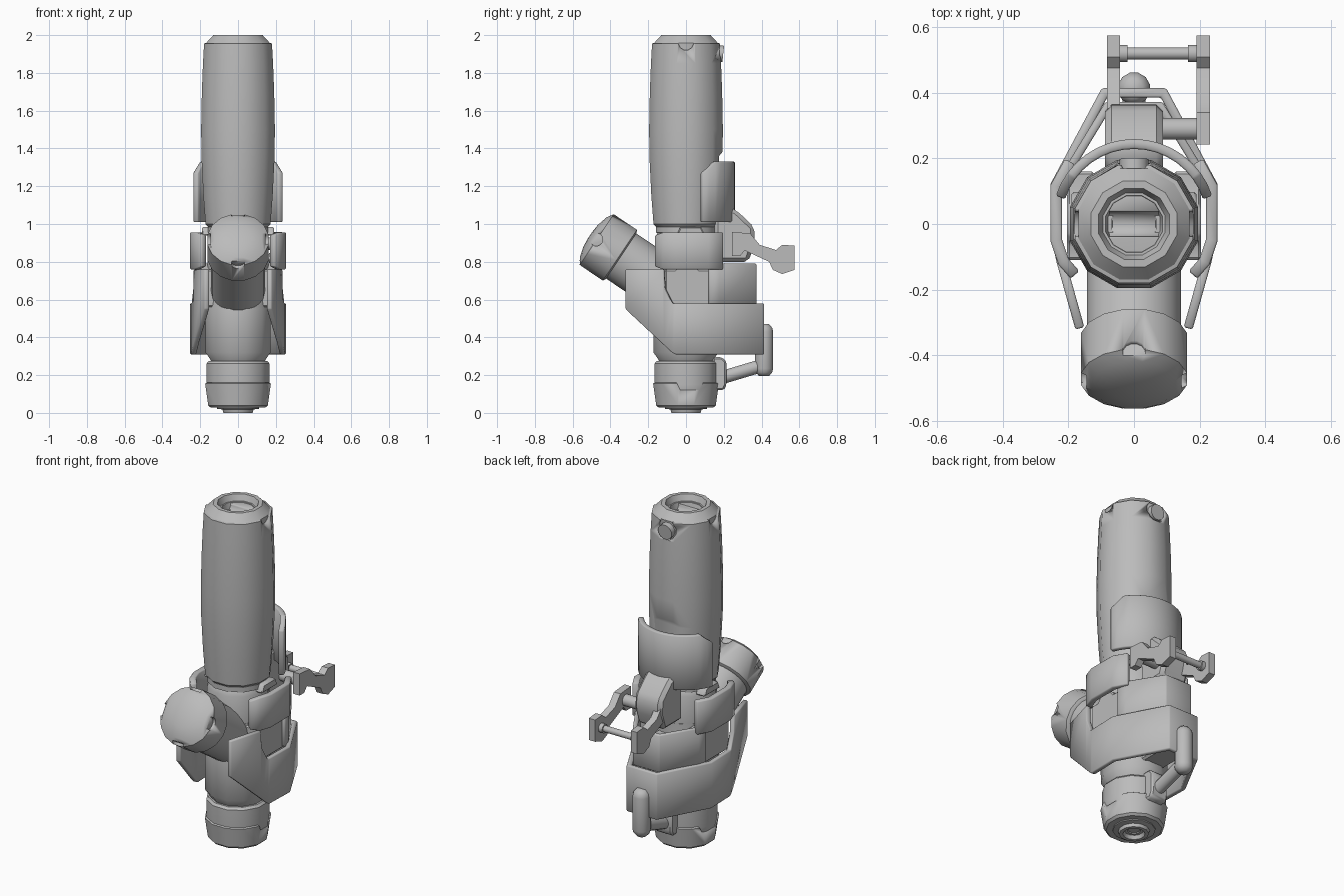
import bpy, bmesh, math
from mathutils import Matrix, Vector

cube = bpy.data.objects.get("Cube")
if cube:
    bpy.data.objects.remove(cube)

grey = bpy.data.materials.new("plain_grey")
grey.use_nodes = True
grey.diffuse_color = (0.5, 0.5, 0.5, 1)
grey.node_tree.nodes["Principled BSDF"].inputs["Base Color"].default_value = (0.5, 0.5, 0.5, 1)


def finish(name, bm, angle=35):
    bmesh.ops.recalc_face_normals(bm, faces=bm.faces[:])
    me = bpy.data.meshes.new(name)
    bm.to_mesh(me)
    bm.free()
    me.materials.append(grey)
    ob = bpy.data.objects.new(name, me)
    bpy.context.collection.objects.link(ob)
    bpy.ops.object.select_all(action='DESELECT')
    ob.select_set(True)
    bpy.context.view_layer.objects.active = ob
    bpy.ops.object.shade_smooth_by_angle(angle=math.radians(angle))
    return ob


def lathe(name, profile, sides=12, matrix=Matrix(), angle=35):
    """Closed solid turned from (radius, height) pairs, flat side to the front."""
    bm = bmesh.new()
    rings = []
    for r, z in profile:
        ring = []
        for i in range(sides):
            a = 2 * math.pi * (i + 0.5) / sides
            ring.append(bm.verts.new(matrix @ Vector((r * math.cos(a), r * math.sin(a), z))))
        rings.append(ring)
    for a, b in zip(rings, rings[1:]):
        for i in range(sides):
            j = (i + 1) % sides
            bm.faces.new((a[i], a[j], b[j], b[i]))
    bm.faces.new(rings[0])
    bm.faces.new(rings[-1])
    return finish(name, bm, angle)


def prism(name, outline, x0, x1, bevel=0.0):
    """Side outline of (y, z) pairs, pushed across from x0 to x1."""
    bm = bmesh.new()
    face = bm.faces.new([bm.verts.new((x0, y, z)) for y, z in outline])
    out = bmesh.ops.extrude_face_region(bm, geom=[face])
    bmesh.ops.translate(bm, vec=(x1 - x0, 0, 0),
                        verts=[v for v in out["geom"] if isinstance(v, bmesh.types.BMVert)])
    if bevel:
        bmesh.ops.recalc_face_normals(bm, faces=bm.faces[:])
        bmesh.ops.bevel(bm, geom=bm.edges[:], offset=bevel, segments=1, affect='EDGES')
    return finish(name, bm)


def band(name, path, thick):
    """Upright sheet along (x, y, low z, high z) stations, given thickness."""
    bm = bmesh.new()
    cols = [(bm.verts.new((x, y, lo)), bm.verts.new((x, y, hi))) for x, y, lo, hi in path]
    for a, b in zip(cols, cols[1:]):
        bm.faces.new((a[0], b[0], b[1], a[1]))
    ob = finish(name, bm)
    mod = ob.modifiers.new("thickness", 'SOLIDIFY')
    mod.thickness, mod.offset, mod.use_even_offset = thick, 0, True
    bpy.ops.object.modifier_apply(modifier=mod.name)
    mod = ob.modifiers.new("soft_edge", 'BEVEL')
    mod.width, mod.segments = 0.005, 1
    return ob


def mirrored(path):
    return path + [(-x, *rest) for x, *rest in reversed(path)]


def cut(ob, cutter):
    bpy.context.view_layer.objects.active = ob
    mod = ob.modifiers.new("cut", 'BOOLEAN')
    mod.object, mod.operation, mod.solver = cutter, 'DIFFERENCE', 'EXACT'
    bpy.ops.object.modifier_apply(modifier=mod.name)
    bpy.data.objects.remove(cutter)


def rod(name, start, end, r, sides=12, dome=False):
    a, b = Vector(start), Vector(end)
    m = Matrix.Translation(a) @ (b - a).to_track_quat('Z', 'Y').to_matrix().to_4x4()
    n = (b - a).length
    ends = [(r, 0), (r, n)]
    if dome:
        ends = [(r * .55, -r * .8), (r * .9, -r * .4)] + ends + [(r * .9, n + r * .4), (r * .55, n + r * .8)]
    return lathe(name, ends, sides, m, 50)


# Grip: long shell with notches round its top edge
grip = lathe("grip_shell", [(.155, .975), (.178, 1.0), (.19, 1.15), (.2, 1.35), (.202, 1.5),
                            (.198, 1.7), (.192, 1.85), (.186, 1.955), (.17, 1.96)])
cut(grip, rod("side_notch", (-.4, 0, 1.96), (.4, 0, 1.96), .04))
cut(grip, rod("button_notch", (0, .155, 1.91), (0, .4, 1.91), .06))
cut(grip, prism("back_recess", [(.175, .9), (.4, .9), (.4, 1.39), (.2, 1.39), (.175, 1.36)], -.12, .12))
lathe("grip_core", [(.16, 1.0), (.172, 1.2), (.18, 1.5), (.172, 1.9), (.176, 1.957), (.135, 2.0),
                    (.112, 2.0), (.098, 1.965), (.09, 1.965), (.082, 1.93), (.07, 1.93), (.065, 1.9)])
rod("grip_button", (0, .15, 1.905), (0, .197, 1.9), .045)

# Curved guard plate behind the base of the grip
arc = [math.radians(18 + 9 * i) for i in range(17)]
band("grip_back_plate", [(.236 * math.cos(a), .008 + .236 * math.sin(a), 1.01,
                          min(1.33, 1.27 + .5 * max(0, math.sin(a) - .4))) for a in arc], .03)

# Central body and collar
lathe("neck", [(.15, .9), (.15, .95), (.165, .955), (.165, .985), (.15, 1.0)])
lathe("collar", [(.15, .755), (.168, .77), (.168, .93), (.155, .955)])
lathe("main_body", [(.14, .25), (.15, .28), (.178, .32), (.18, .55), (.172, .6), (.17, .77)])
for side, label in ((1, "left"), (-1, "right")):
    band(label + "_collar_pad", [(side * x, y, .76 + d, .955 - d) for x, y, d in
         ((.18, -.155, .015), (.215, -.115, 0), (.237, -.05, 0), (.237, .115, 0), (.195, .19, 0))], .035)
    prism(label + "_body_panel", [(-.11, .56), (.16, .56), (.16, .76), (.07, .76), (.045, .79),
                                  (-.035, .79), (-.06, .76), (-.11, .76)], side * .12, side * .205, .008)
    prism(label + "_neck_lug", [(-.05, .94), (.1, .94), (.08, .985), (-.03, .985)], side * .13, side * .19, .006)

# Wraparound shield: tall front wings, low band at the back
band("shield_band", mirrored([(.165, -.318, .55, .76), (.222, -.115, .36, .76), (.223, -.11, .355, .66),
                              (.232, -.07, .318, .58), (.235, -.055, .31, .58), (.24, .12, .31, .58),
                              (.09, .4, .31, .58)]), .028)
band("inner_back_band", mirrored([(.21, .12, .57, .76), (.196, .17, .57, .79), (.08, .36, .57, .79)]), .025)
prism("back_filler", [(.1, .36), (.37, .36), (.36, .7), (.1, .7)], -.075, .075, .01)

# Lower ring, notched end cup and hollow tip
lathe("lower_ring", [(.14, .05), (.168, .1), (.172, .15), (.172, .262), (.16, .275)])
cup = lathe("end_cup", [(.11, .028), (.15, .028), (.163, .04), (.18, .155), (.172, .16), (.15, .16)])
cut(cup, prism("cup_notch", [(-.055, .17), (-.03, .12), (.07, .12), (.095, .17)], -.4, .4))
lathe("end_tip", [(.115, .04), (.115, .022), (.085, .018), (.08, 0), (.06, 0), (.05, .02), (.035, .02), (.03, .025)])

# Angled front tube with a domed, scalloped cap
axis = Vector((0, -.83, .557))
tilt = Matrix.Translation((0, -.35, .835)) @ axis.to_track_quat('Z', 'X').to_matrix().to_4x4()
lathe("front_tube", [(.145, -.4), (.145, .06)], 24, tilt)
cap = lathe("front_cap", [(.15, -.008), (.165, 0), (.165, .148), (.13, .17), (.07, .186), (.02, .19)], 16, tilt)
for i in range(4):
    a = math.pi / 2 * i
    spot = Vector((math.cos(a), math.sin(a), 0))
    cut(cap, rod("scallop", tilt @ (spot * .145 + Vector((0, 0, .15))),
                 tilt @ (spot * .3 + Vector((0, 0, .15))), .035))
lathe("cap_core", [(.145, .02), (.145, .148), (.12, .165), (.05, .18)], 16, tilt)

# Rear bracket carrying a two-armed loop
prism("bracket_block", [(.15, .8), (.15, 1.06), (.23, 1.09), (.27, 1.07), (.36, .985), (.365, .9), (.33, .8)],
      -.088, .088, .02)
arm = [(.243, .83), (.286, .83), (.31, .86), (.44, .8), (.46, .757), (.51, .735), (.575, .757),
       (.575, .885), (.51, .89), (.476, .862), (.39, .89), (.34, .95), (.243, .958)]
prism("loop_arm_left", arm, .19, .232)
prism("loop_arm_right", arm, -.082, -.042)
rod("loop_bar", (-.05, .52, .82), (.2, .52, .82), .019)
for x0, x1 in ((-.045, -.02), (.165, .195)):
    rod("loop_bar_collar", (x0, .52, .82), (x1, .52, .82), .027)
rod("loop_pivot", (.05, .29, .895), (.2, .29, .895), .034)

# Rear bent pipe joining the shield to the bottom ring
rod("pipe_upright", (0, .413, .235), (0, .413, .43), .05, 12, True)
rod("pipe_elbow", (0, .40, .25), (0, .2, .19), .036)
prism("pipe_flange", [(.14, .12), (.2, .12), (.215, .15), (.215, .27), (.19, .295), (.14, .295)], -.055, .055, .01)
